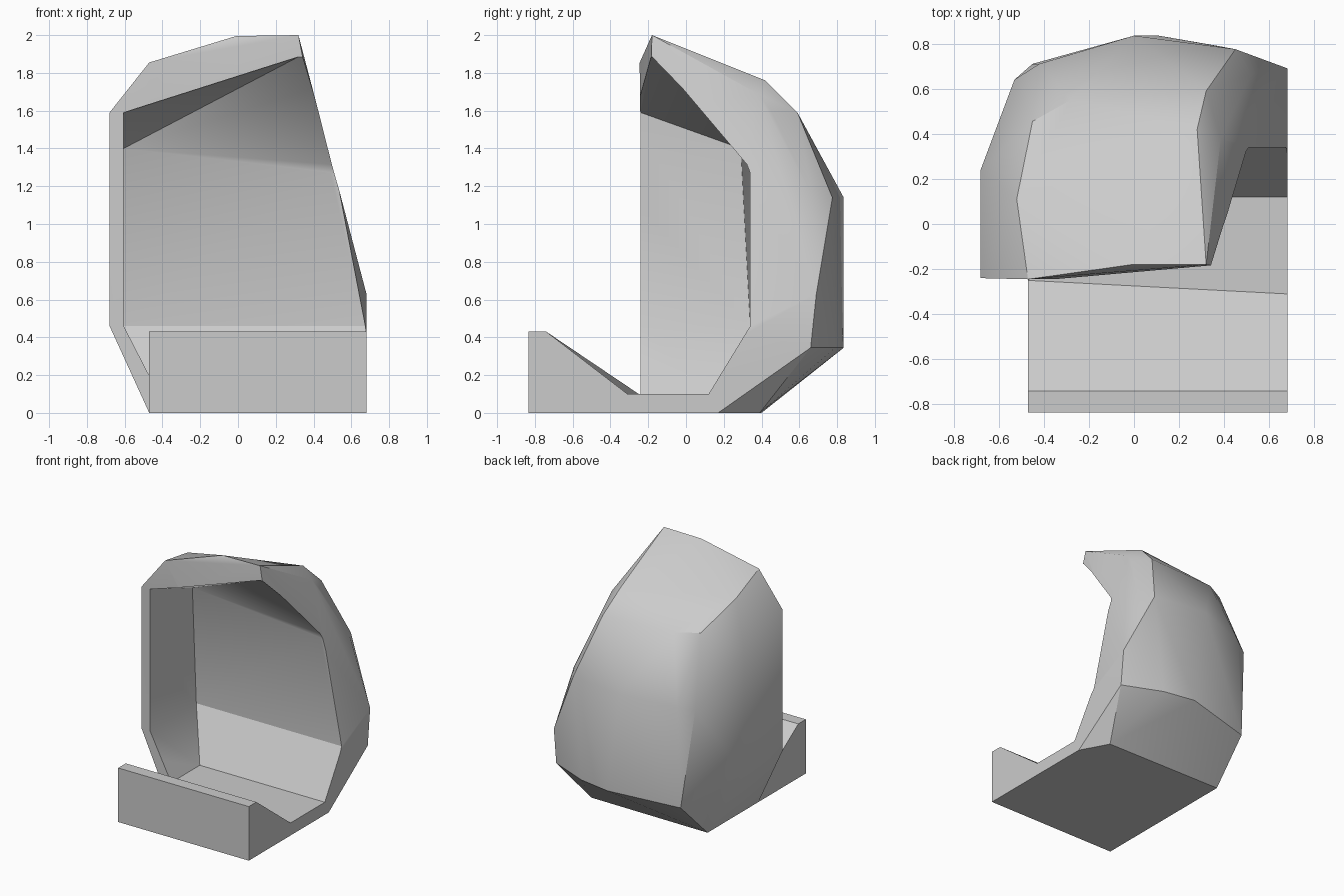
import bpy, bmesh, math

default = bpy.data.objects.get("Cube")
if default:
    bpy.data.objects.remove(default, do_unlink=True)

grey = bpy.data.materials.new("plain_grey")
grey.use_nodes = True
grey.diffuse_color = (0.6, 0.6, 0.6, 1)
grey.node_tree.nodes["Principled BSDF"].inputs["Base Color"].default_value = (0.6, 0.6, 0.6, 1)


def hull(name, points):
    """Faceted convex solid through a few corner points."""
    bm = bmesh.new()
    for p in points:
        bm.verts.new(p)
    res = bmesh.ops.convex_hull(bm, input=bm.verts[:])
    loose = list({v for v in res["geom_interior"] + res["geom_unused"]
                  if isinstance(v, bmesh.types.BMVert) and v.is_valid})
    bmesh.ops.delete(bm, geom=loose, context='VERTS')
    bmesh.ops.recalc_face_normals(bm, faces=bm.faces[:])
    mesh = bpy.data.meshes.new(name)
    bm.to_mesh(mesh)
    bm.free()
    obj = bpy.data.objects.new(name, mesh)
    bpy.context.collection.objects.link(obj)
    mesh.materials.append(grey)
    return obj


# Outer hood shell, listed from the floor to the crown
base = [(-.47, -.24, 0), (-.47, .40, 0), (.56, .39, 0), (.68, .17, 0),
        (.68, -.24, 0), (.68, -.24, .1)]
lower = [(-.68, -.24, .46), (-.68, .24, .47), (-.545, .50, .345),
         (-.45, .71, .31), (.11, .835, .345), (.37, .79, .345), (.68, .66, .345)]
middle = [(.68, .69, .63), (-.53, .64, 1.08), (-.42, .71, 1.1),
          (0, .835, 1.14), (.45, .775, 1.14), (.52, .665, 1.16)]
shoulder = [(-.68, -.24, 1.59), (-.68, .24, 1.435), (-.45, .455, 1.605),
            (-.28, .55, 1.6), (.32, .59, 1.59), (.40, .45, 1.6)]
crown = [(-.47, -.245, 1.855), (-.52, .11, 1.77), (.28, .42, 1.76),
         (.385, .38, 1.69), (-.01, -.18, 1.995), (.32, -.18, 2), (.32, -.18, 1.885)]
hood = hull("hood", base + lower + middle + shoulder + crown)

# Hollow inside, running out through the front and the open side
wall = [(-.605, -.24, 1.59), (-.605, .29, 1.40), (-.605, .34, .46),
        (-.605, -.24, .46), (-.42, .12, .1), (-.42, -.24, .1)]
opening = [(.32, -.18, 1.885), (.49, .34, 1.27), (.67, .34, .46), (.68, .12, .1)]
front = [(x, -.7, z) for x, y, z in wall + opening if y < 0]
side = [(x + .6, y, z) for x, y, z in opening]
corner = [(1.28, -.7, z) for z in (.1, 1.885)]
hollow = hull("hollow_cutter", wall + opening + front + side + corner)
hollow.hide_render = True

cut = hood.modifiers.new("hollow", 'BOOLEAN')
cut.operation = 'DIFFERENCE'
cut.solver = 'EXACT'
cut.object = hollow
bpy.context.view_layer.objects.active = hood
hood.select_set(True)
bpy.ops.object.modifier_apply(modifier=cut.name)
bpy.data.objects.remove(hollow, do_unlink=True)
bpy.ops.object.shade_smooth_by_angle(angle=math.radians(30))

# Front lip: a raised edge sloping down to the floor
bm = bmesh.new()
ends = []
for x, foot in ((-.47, -.25), (.68, -.31)):
    profile = [(-.835, 0), (-.835, .43), (-.74, .43), (foot, .1), (-.24, .1), (-.24, 0)]
    ends.append([bm.verts.new((x, y, z)) for y, z in profile])
left, right = ends
bm.faces.new(left)
bm.faces.new(right)
for i in range(len(left)):
    j = (i + 1) % len(left)
    bm.faces.new((left[i], left[j], right[j], right[i]))
bmesh.ops.recalc_face_normals(bm, faces=bm.faces[:])
mesh = bpy.data.meshes.new("front_lip")
bm.to_mesh(mesh)
bm.free()
mesh.materials.append(grey)
bpy.context.collection.objects.link(bpy.data.objects.new("front_lip", mesh))
